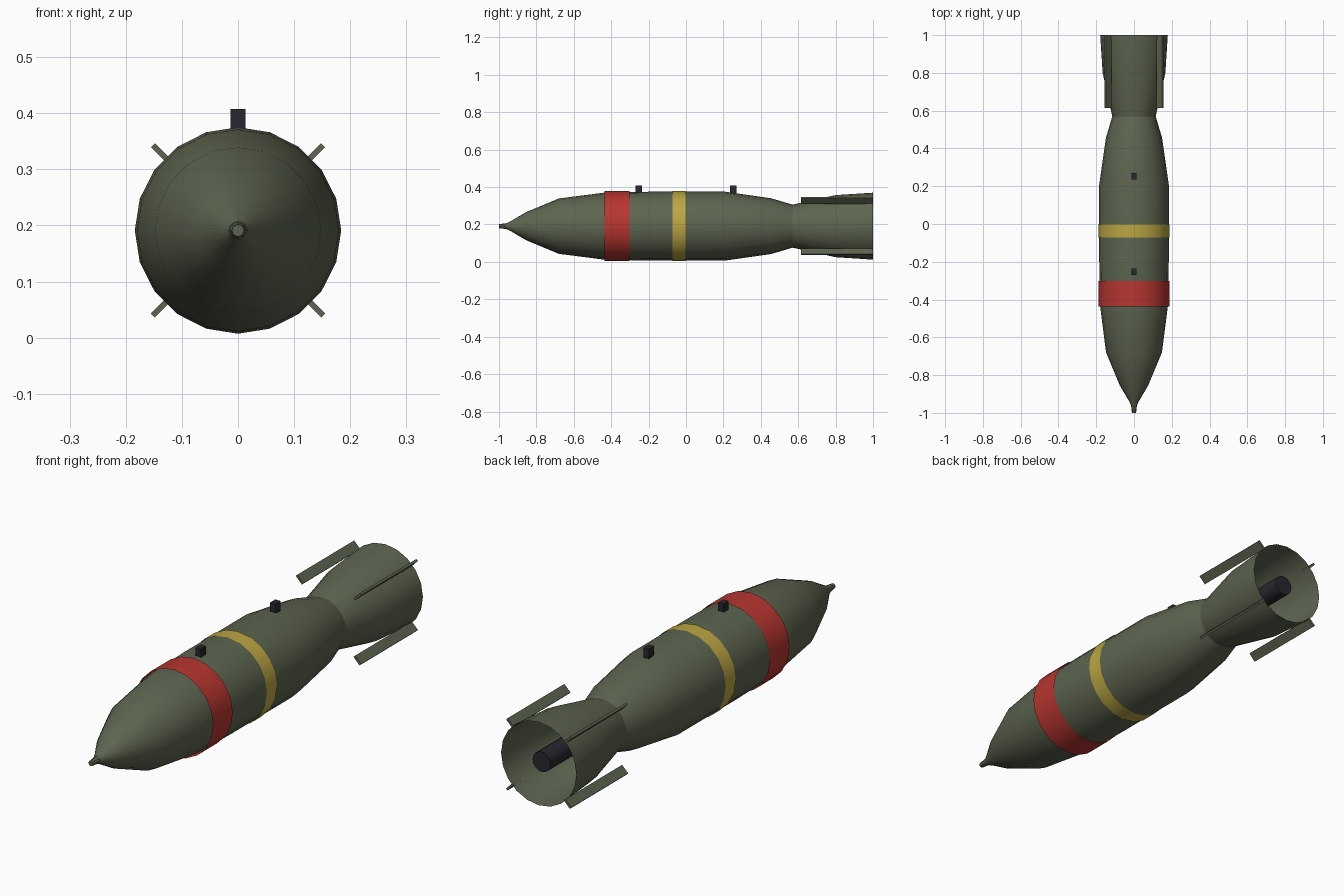
import bpy, bmesh, math
from mathutils import Matrix, Vector

if "Cube" in bpy.data.objects:
    bpy.data.objects.remove(bpy.data.objects["Cube"])

CZ = 0.191      # height of the long axis
SIDES = 20


def material(name, rgb):
    m = bpy.data.materials.new(name)
    m.diffuse_color = (*rgb, 1)
    m.use_nodes = True
    m.node_tree.nodes["Principled BSDF"].inputs["Base Color"].default_value = m.diffuse_color
    return m


olive = material("olive green", (0.110, 0.130, 0.080))
red = material("red", (0.48, 0.036, 0.030))
yellow = material("yellow", (0.50, 0.38, 0.055))
dark = material("dark grey", (0.020, 0.020, 0.028))


def finish(name, bm, mat, smooth=True):
    me = bpy.data.meshes.new(name)
    bm.to_mesh(me)
    bm.free()
    me.materials.append(mat)
    ob = bpy.data.objects.new(name, me)
    bpy.context.collection.objects.link(ob)
    if smooth:
        bpy.ops.object.select_all(action='DESELECT')
        ob.select_set(True)
        bpy.context.view_layer.objects.active = ob
        bpy.ops.object.shade_smooth_by_angle(angle=math.radians(30))
    return ob


def lathe(name, profile, mat, sides=SIDES, cap_start=False, cap_end=False):
    """Rings of (y, radius) joined around the long axis."""
    bm = bmesh.new()
    rings = []
    for y, r in profile:
        angles = [2 * math.pi * i / sides for i in range(sides)]
        rings.append([bm.verts.new((r * math.sin(a), y, CZ + r * math.cos(a))) for a in angles])
    for a, b in zip(rings, rings[1:]):
        for i in range(sides):
            j = (i + 1) % sides
            bm.faces.new((a[i], a[j], b[j], b[i]))
    if cap_start:
        bm.faces.new(rings[0][::-1])
    if cap_end:
        bm.faces.new(rings[-1])
    # outward normals: first side face must point away from the axis
    bm.normal_update()
    f = bm.faces[:][0]
    if f.normal.dot(f.calc_center_median() - Vector((0, f.calc_center_median().y, CZ))) < 0:
        bmesh.ops.reverse_faces(bm, faces=[g for g in bm.faces if len(g.verts) == 4])
    if cap_start and cap_end:
        bmesh.ops.recalc_face_normals(bm, faces=bm.faces)
    return finish(name, bm, mat)


def box(name, size, matrix, mat):
    bm = bmesh.new()
    bmesh.ops.create_cube(bm, size=1, matrix=matrix @ Matrix.Diagonal((*size, 1)))
    return finish(name, bm, mat, smooth=False)


# main body
lathe("body", [(-0.96, 0.016), (-0.94, 0.025), (-0.855, 0.075), (-0.68, 0.148),
               (-0.43, 0.180), (-0.2, 0.184), (0.21, 0.184), (0.455, 0.149),
               (0.57, 0.115)], olive, cap_start=True, cap_end=True)

# nose fuze
lathe("nose_fuze", [(-1.0, 0.011), (-0.94, 0.018)], olive, sides=8, cap_start=True, cap_end=True)

# painted bands
lathe("red_band", [(-0.436, 0.187), (-0.302, 0.187)], red)
lathe("yellow_band", [(-0.071, 0.187), (-0.002, 0.187)], yellow)

# flared open tail and the dark tube inside it
lathe("tail_cone", [(0.57, 0.115), (0.80, 0.166), (1.0, 0.179)], olive)
lathe("tail_tube", [(0.57, 0.043), (0.98, 0.043)], dark, sides=16, cap_start=True, cap_end=True)

# four diagonal fins
for i in range(4):
    turn = Matrix.Rotation(math.radians(45 + 90 * i), 4, 'Y')
    place = Matrix.Translation((0, 0.807, CZ)) @ turn @ Matrix.Translation((0, 0, 0.194))
    box(f"fin_{i + 1}", (0.01, 0.386, 0.041), place, olive)

# suspension lugs
for name, y in (("front_lug", -0.253), ("rear_lug", 0.253)):
    box(name, (0.026, 0.036, 0.045), Matrix.Translation((0, y, 0.385)), dark)
